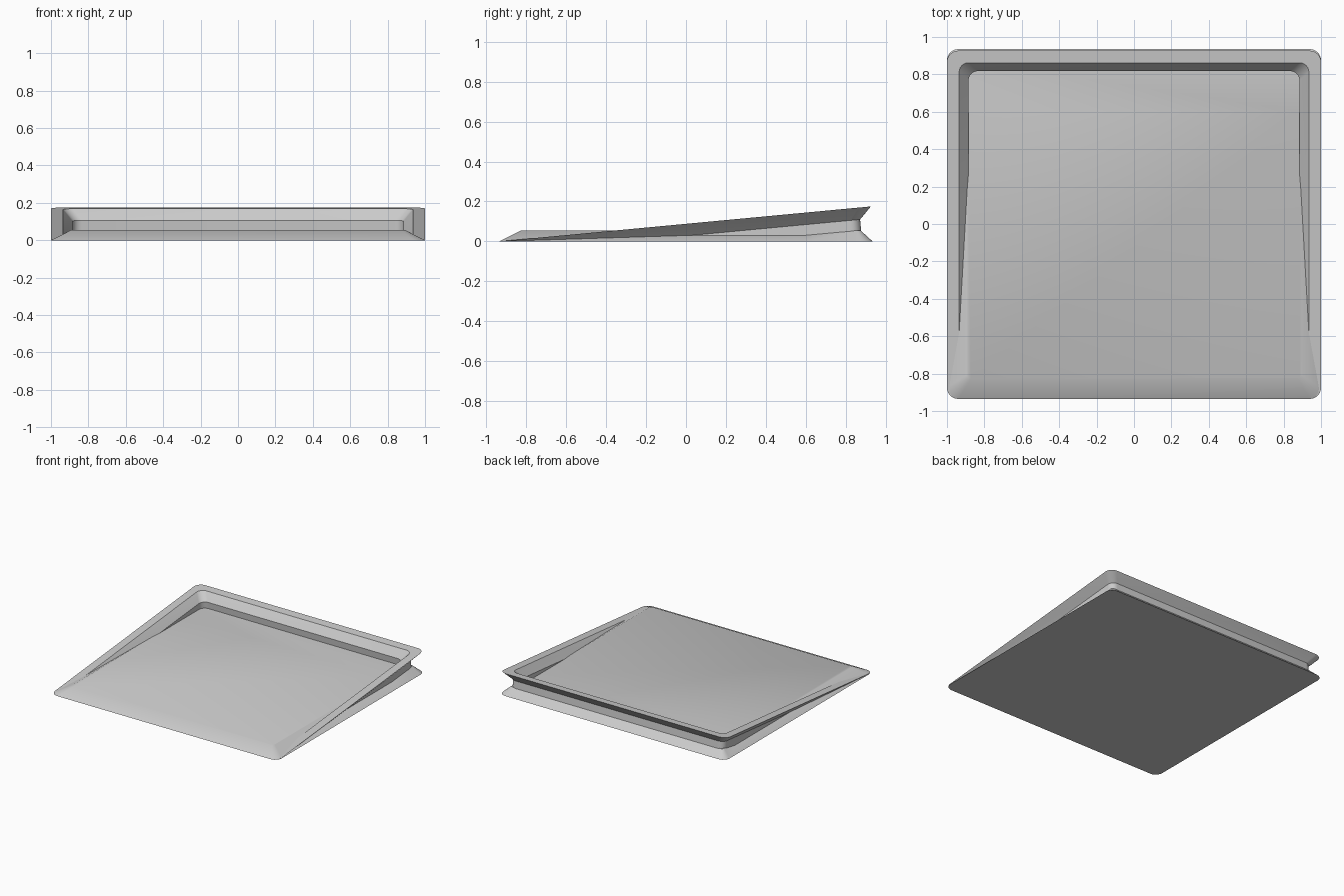
import bpy, bmesh, math
from mathutils import Matrix, Vector

if "Cube" in bpy.data.objects:
    bpy.data.objects.remove(bpy.data.objects["Cube"], do_unlink=True)

HALF_X, HALF_Y = 1.0, 0.935
TILT = math.asin(0.175 / (2 * HALF_Y))
FLOOR_Z = 0.055

grey = bpy.data.materials.new("plain grey")
grey.use_nodes = True
colour = (0.6, 0.6, 0.6, 1)
grey.diffuse_color = colour
grey.node_tree.nodes["Principled BSDF"].inputs["Base Color"].default_value = colour


def rounded_ring(inset, z, radius, steps=6):
    """Counter-clockwise rounded rectangle, starting at the back left corner."""
    points = []
    for i, (sx, sy) in enumerate([(1, 1), (-1, 1), (-1, -1), (1, -1)]):
        cx = sx * (HALF_X - inset - radius)
        cy = sy * (HALF_Y - inset - radius)
        for k in range(steps + 1):
            a = math.pi / 2 * (i + k / steps)
            points.append(Vector((cx + radius * math.cos(a), cy + radius * math.sin(a), z)))
    return points


def bridge(bm, lower, upper):
    n = len(lower)
    for i in range(n):
        j = (i + 1) % n
        bm.faces.new((lower[i], lower[j], upper[j], upper[i]))


def finish(bm, name):
    bmesh.ops.recalc_face_normals(bm, faces=bm.faces)
    mesh = bpy.data.meshes.new(name)
    bm.to_mesh(mesh)
    bm.free()
    mesh.materials.append(grey)
    obj = bpy.data.objects.new(name, mesh)
    bpy.context.collection.objects.link(obj)
    bpy.ops.object.select_all(action="DESELECT")
    obj.select_set(True)
    bpy.context.view_layer.objects.active = obj
    bpy.ops.object.shade_smooth_by_angle(angle=math.radians(30))


# Base: bevelled slab whose bevel narrows towards the back corners
bm = bmesh.new()
bottom = rounded_ring(0, 0, 0.06)
top = rounded_ring(0.108, FLOOR_Z, 0.02)
for p in top:
    if p.y > 0:
        p.x *= 0.937 / 0.892
        p.y += 0.048
per_corner = len(bottom) // 4
# Extra point on each side where the bevel starts to narrow
for index, side in ((4 * per_corner, 1), (per_corner * 2, -1)):
    bottom.insert(index, Vector((side * HALF_X, 0.6, 0)))
    top.insert(index, Vector((side * 0.892, 0.6, FLOOR_Z)))
rings = [[bm.verts.new(p) for p in ring] for ring in (bottom, top)]
bridge(bm, *rings)
bm.faces.new(rings[0][::-1])
bm.faces.new(rings[1])
finish(bm, "base_slab")

# Rim: flared hollow wall, tilted about the front edge and trimmed at the ground
bm = bmesh.new()
profile = [(0.115, -0.3, 0.05), (0.06, -0.3, 0.05), (0.06, -0.06, 0.05),
           (0, 0, 0.06), (0.065, 0, 0.05), (0.115, -0.058, 0.05)]
rings = [[bm.verts.new(p) for p in rounded_ring(*row)] for row in profile]
for i, ring in enumerate(rings):
    bridge(bm, ring, rings[(i + 1) % len(rings)])
bmesh.ops.recalc_face_normals(bm, faces=bm.faces)
hinge = Matrix.Translation((0, -HALF_Y, 0))
bm.transform(hinge @ Matrix.Rotation(TILT, 4, "X") @ hinge.inverted())
bmesh.ops.bisect_plane(bm, geom=bm.verts[:] + bm.edges[:] + bm.faces[:],
                       plane_co=(0, 0, 0.001), plane_no=(0, 0, -1), clear_outer=True)
finish(bm, "tilted_rim")
